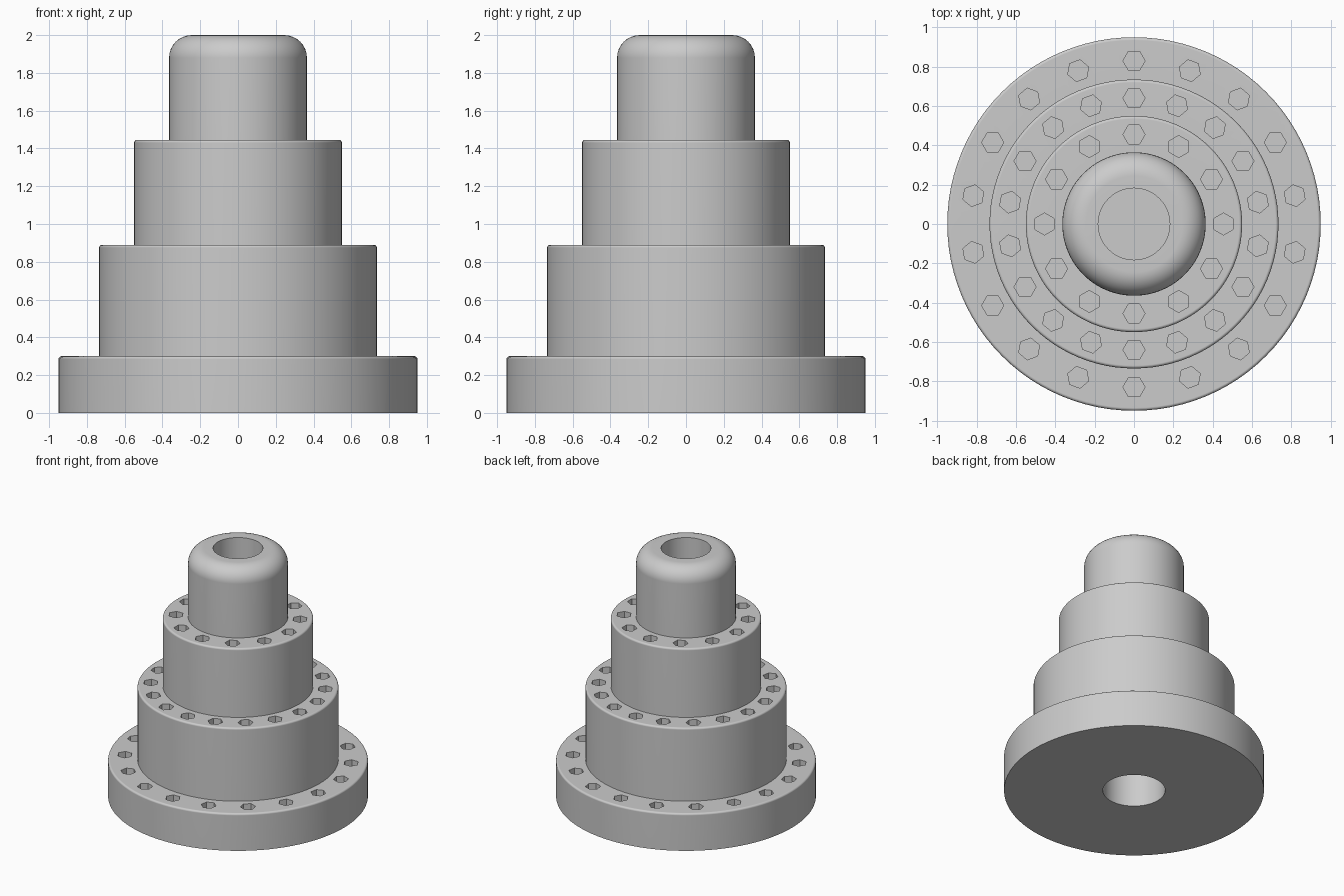
import bpy, bmesh
from math import pi, sin, cos
from mathutils import Matrix, Vector

default = bpy.data.objects.get("Cube")
if default:
    bpy.data.objects.remove(default, do_unlink=True)

SEGMENTS = 96
# Tiers: outer radius, top height, edge rounding radius
TIERS = [(0.95, 0.30, 0.015), (0.735, 0.89, 0.015), (0.55, 1.445, 0.015), (0.365, 2.0, 0.12)]
# Socket rings: ring radius, height of the ledge, count
RINGS = [(0.83, 0.30, 18), (0.64, 0.89, 18), (0.455, 1.445, 12)]
SOCKET_RADIUS, SOCKET_DEPTH = 0.056, 0.12
TOP_BORE, TOP_FLOOR = 0.182, 1.445
BASE_BORE, BASE_ROOF = 0.228, 0.6

grey = bpy.data.materials.new("machined_grey")
grey.use_nodes = True
colour = (0.6, 0.6, 0.6, 1)
grey.diffuse_color = colour
grey.node_tree.nodes["Principled BSDF"].inputs["Base Color"].default_value = colour


def make_object(name, bm):
    mesh = bpy.data.meshes.new(name)
    bmesh.ops.recalc_face_normals(bm, faces=bm.faces)
    bm.to_mesh(mesh)
    bm.free()
    obj = bpy.data.objects.new(name, mesh)
    bpy.context.collection.objects.link(obj)
    mesh.materials.append(grey)
    return obj


# Stepped profile from the base bore, over the tiers, into the top bore
profile = [(0, BASE_ROOF), (BASE_BORE, BASE_ROOF), (BASE_BORE, 0)]
floor = 0
for radius, top, edge in TIERS:
    profile.append((radius, floor))
    steps = 8 if edge > 0.05 else 4
    for i in range(steps + 1):
        a = pi / 2 * i / steps
        profile.append((radius - edge + edge * cos(a), top - edge + edge * sin(a)))
    floor = top
profile += [(TOP_BORE, floor), (TOP_BORE, TOP_FLOOR), (0, TOP_FLOOR)]

# Turned body
bm = bmesh.new()
verts = [bm.verts.new((r, 0, z)) for r, z in profile]
edges = [bm.edges.new(pair) for pair in zip(verts, verts[1:])]
bmesh.ops.spin(bm, geom=verts + edges, cent=(0, 0, 0), axis=(0, 0, 1),
               angle=2 * pi, steps=SEGMENTS, use_duplicate=False)
bmesh.ops.remove_doubles(bm, verts=bm.verts, dist=0.0001)
body = make_object("stepped_body", bm)

# Hexagonal socket cutters, each turned to face outward
bm = bmesh.new()
for ring, height, count in RINGS:
    for i in range(count):
        place = (Matrix.Rotation(2 * pi * i / count, 4, "Z")
                 @ Matrix.Translation(Vector((0, ring, height)))
                 @ Matrix.Rotation(pi / 2, 4, "Z"))
        hexagon = bmesh.ops.create_circle(bm, cap_ends=True, segments=6, radius=SOCKET_RADIUS)["verts"]
        start = min(hexagon, key=lambda v: abs(v.co.x)).co
        turn = 0 if abs(start.x) < 0.001 else pi / 6
        bmesh.ops.transform(bm, verts=hexagon,
                            matrix=place @ Matrix.Rotation(turn, 4, "Z")
                            @ Matrix.Translation((0, 0, -SOCKET_DEPTH)))
        face = hexagon[0].link_faces[0]
        raised = bmesh.ops.extrude_face_region(bm, geom=[face], use_keep_orig=True)["geom"]
        bmesh.ops.translate(bm, vec=(0, 0, 2 * SOCKET_DEPTH),
                            verts=[g for g in raised if isinstance(g, bmesh.types.BMVert)])
cutter = make_object("socket_cutter", bm)

# Cut the sockets, then drop the cutter
cut = body.modifiers.new("sockets", "BOOLEAN")
cut.operation = "DIFFERENCE"
cut.solver = "EXACT"
cut.object = cutter
bpy.ops.object.select_all(action="DESELECT")
body.select_set(True)
bpy.context.view_layer.objects.active = body
bpy.ops.object.modifier_apply(modifier=cut.name)
bpy.data.objects.remove(cutter, do_unlink=True)

# Smooth rounded surfaces, keep the ledges flat
bpy.ops.object.shade_smooth_by_angle(angle=pi / 6)
weighted = body.modifiers.new("flat_ledges", "WEIGHTED_NORMAL")
weighted.keep_sharp = True
